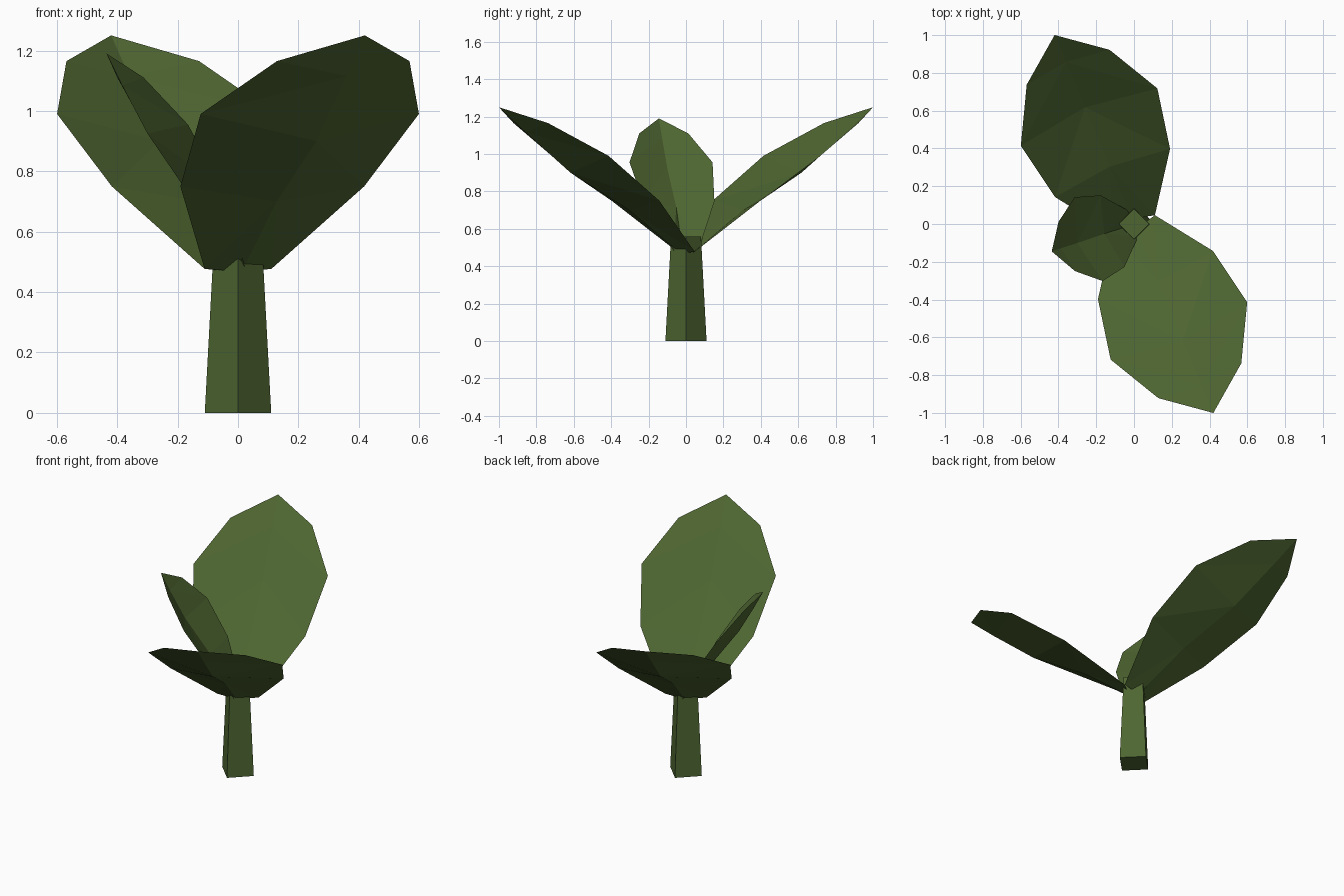
import bpy
import math
from mathutils import Vector

if "Cube" in bpy.data.objects:
    bpy.data.objects.remove(bpy.data.objects["Cube"])

green = bpy.data.materials.new("leaf green")
green.diffuse_color = (0.077, 0.133, 0.031, 1.0)
green.use_nodes = True
green.node_tree.nodes["Principled BSDF"].inputs["Base Color"].default_value = green.diffuse_color


def make_object(name, verts, faces):
    mesh = bpy.data.meshes.new(name)
    mesh.from_pydata(verts, [], faces)
    mesh.materials.append(green)
    mesh.update()
    obj = bpy.data.objects.new(name, mesh)
    bpy.context.collection.objects.link(obj)
    return obj


def make_leaf(name, angle, rows, tip):
    """Folded leaf: rows are (reach, height, half width, rib reach, rib height)."""
    out = Vector((math.cos(angle), math.sin(angle), 0))
    side = Vector((-math.sin(angle), math.cos(angle), 0))
    up = Vector((0, 0, 1))
    verts, faces = [], []
    for reach, height, half, rib_reach, rib_height in rows:
        verts += [out * reach + up * height - side * half,
                  out * rib_reach + up * rib_height,
                  out * reach + up * height + side * half]
    verts.append(out * tip[0] + up * tip[1])
    for r in range(len(rows) - 1):
        for c in range(2):
            a = r * 3 + c
            # Split each panel the same way on both sides of the rib
            if c == 0:
                faces += [(a, a + 4, a + 3), (a, a + 1, a + 4)]
            else:
                faces += [(a, a + 1, a + 3), (a + 1, a + 4, a + 3)]
    end, last = len(verts) - 1, (len(rows) - 1) * 3
    faces += [(last, last + 1, end), (last + 1, last + 2, end)]
    return make_object(name, verts, faces)


# Tapered four-sided stem
levels = [(0.11, 0.0), (0.08, 0.56)]
corners = [(r * math.cos(i * math.pi / 2), r * math.sin(i * math.pi / 2), z)
           for r, z in levels for i in range(4)]
walls = [(i, (i + 1) % 4, (i + 1) % 4 + 4, i + 4) for i in range(4)]
make_object("stem", corners, walls + [(3, 2, 1, 0), (4, 5, 6, 7)])

# Two large opposite leaves
large_rows = [(0.0, 0.477, 0.12, 0.03, 0.467),
              (0.293, 0.75, 0.33, 0.33, 0.70),
              (0.614, 0.99, 0.392, 0.67, 0.90),
              (0.90, 1.165, 0.238, 0.93, 1.115)]
front_angle = math.atan2(-1.0, 0.42)
make_leaf("front_leaf", front_angle, large_rows, (1.085, 1.25))
make_leaf("back_leaf", front_angle + math.pi, large_rows, (1.085, 1.25))

# Small steep leaf
small_rows = [(0.0, 0.485, 0.07, 0.05, 0.465),
              (0.12, 0.745, 0.20, 0.165, 0.715),
              (0.253, 0.955, 0.234, 0.316, 0.925),
              (0.375, 1.11, 0.138, 0.405, 1.085)]
make_leaf("small_leaf", math.atan2(-0.145, -0.435), small_rows, (0.459, 1.19))
